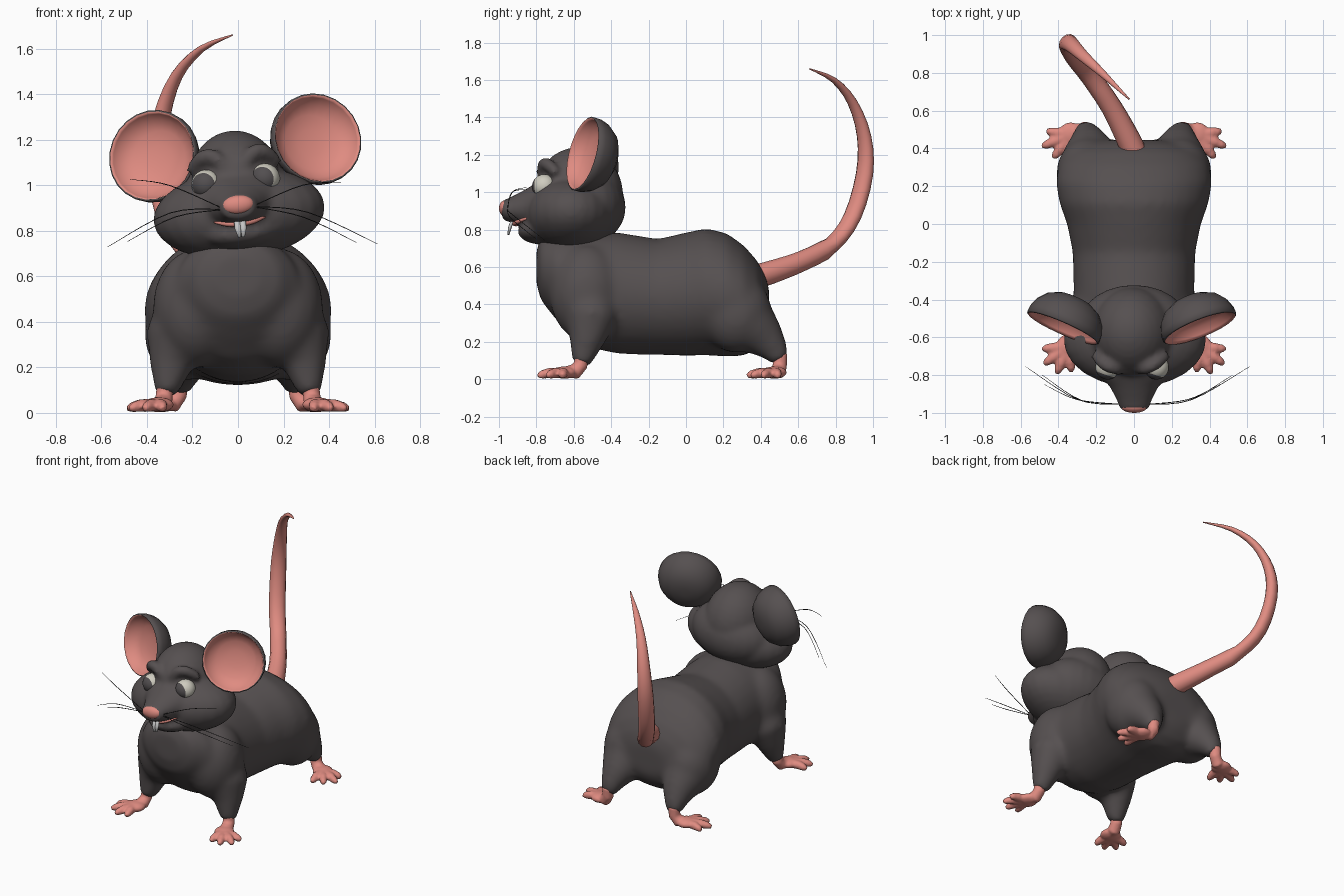
import bpy, bmesh, math
from mathutils import Vector, Matrix

if "Cube" in bpy.data.objects:
    bpy.data.objects.remove(bpy.data.objects["Cube"])


def material(name, rgb):
    m = bpy.data.materials.new(name)
    m.diffuse_color = (*rgb, 1)
    m.use_nodes = True
    m.node_tree.nodes["Principled BSDF"].inputs["Base Color"].default_value = m.diffuse_color
    return m


FUR = material("charcoal fur", (0.092, 0.080, 0.081))
SKIN = material("pink skin", (0.74, 0.26, 0.22))
WHITE = material("eye white", (0.62, 0.60, 0.52))
PUPIL = material("pupil grey", (0.085, 0.077, 0.08))
TOOTH = material("tooth grey", (0.55, 0.55, 0.55))
WHISKER = material("whisker black", (0.03, 0.03, 0.03))

# slight sideways tilt shared by every part of the head
PIVOT = Vector((0, 0, 0.92))
TILT = Matrix.Translation(PIVOT) @ Matrix.Rotation(math.radians(-6), 4, 'Y') @ Matrix.Translation(-PIVOT)


def ball(bm, c, r, rot=None, u=24, v=16):
    m = Matrix.Translation(c) @ (rot or Matrix()) @ Matrix.Diagonal((*r, 1))
    bmesh.ops.create_uvsphere(bm, u_segments=u, v_segments=v, radius=1, matrix=m)


def tube(bm, stations, n=16, ref=(1, 0, 0), axis=None):
    """Loft through (x, y, z, radius across, radius up); returns the faces of each band."""
    pts = [Vector(s[:3]) for s in stations]
    rings = []
    for i, s in enumerate(stations):
        t = axis or (pts[min(i + 1, len(pts) - 1)] - pts[max(i - 1, 0)])
        nrm = t.cross(Vector(ref)).normalized()
        side = nrm.cross(t).normalized()
        rx, ry = s[3], s[-1]
        rings.append([bm.verts.new(pts[i] + side * rx * math.cos(a) + nrm * ry * math.sin(a))
                      for a in (2 * math.pi * k / n for k in range(n))])
    bands = [[bm.faces.new((a[k], a[(k + 1) % n], b[(k + 1) % n], b[k])) for k in range(n)]
             for a, b in zip(rings, rings[1:])]
    bands.insert(0, [bm.faces.new(rings[0][::-1])])
    bands.append([bm.faces.new(rings[-1])])
    return bands


def curve(points, steps=6):
    """Smooth a short list of stations with a Catmull-Rom spline."""
    p = [points[0]] + list(points) + [points[-1]]
    out = []
    for a, b, c, d in zip(p, p[1:], p[2:], p[3:]):
        for k in range(steps):
            t = k / steps
            out.append(tuple(0.5 * (2 * y + (z - x) * t + (2 * x - 5 * y + 4 * z - w) * t * t
                                    + (3 * y - x - 3 * z + w) * t ** 3)
                             for x, y, z, w in zip(a, b, c, d)))
    return out + [tuple(points[-1])]


def finish(name, bm, mats, voxel=None, smooth=0, matrix=None):
    bmesh.ops.recalc_face_normals(bm, faces=bm.faces[:])
    me = bpy.data.meshes.new(name)
    for f in bm.faces:
        f.smooth = True
    bm.to_mesh(me)
    bm.free()
    for m in mats:
        me.materials.append(m)
    ob = bpy.data.objects.new(name, me)
    bpy.context.collection.objects.link(ob)
    if matrix:
        ob.matrix_world = matrix
    if voxel:
        r = ob.modifiers.new("merge", 'REMESH')
        r.mode, r.voxel_size, r.use_smooth_shade = 'VOXEL', voxel, True
        s = ob.modifiers.new("soften", 'SMOOTH')
        s.factor, s.iterations = 0.5, smooth
    return ob


SIDES = ((1, "right"), (-1, "left"))

# body: trunk loft, shoulders, thighs and legs merged into one skin
bm = bmesh.new()
trunk = [(-0.8, .60, .10, .09), (-0.775, .59, .19, .17), (-0.70, .555, .27, .23), (-0.62, .51, .30, .275),
         (-0.5, .475, .325, .31), (-0.36, .46, .32, .325), (-0.15, .44, .325, .31), (0, .455, .355, .33),
         (0.11, .468, .395, .34), (0.22, .45, .415, .33), (0.31, .42, .40, .295), (0.38, .40, .345, .235),
         (0.425, .39, .25, .165), (0.445, .38, .15, .1)]
tube(bm, [(0, *s) for s in trunk], 32, axis=Vector((0, 1, 0)))
for s, _ in SIDES:
    ball(bm, (s * .185, -.53, .46), (.19, .2, .26))
    ball(bm, (s * .24, .27, .35), (.172, .19, .21))
    tube(bm, [(s * .235, .30, .32, .15), (s * .235, .37, .265, .145), (s * .24, .43, .21, .108),
              (s * .25, .475, .155, .075), (s * .258, .51, .1, .05)])
    tube(bm, [(s * .22, -.50, .46, .13), (s * .265, -.51, .33, .145), (s * .295, -.53, .21, .097),
              (s * .318, -.56, .08, .05)])
finish("body", bm, [FUR], .019, 14)

# feet: ankle, palm and four fanned toes
for end, ankle, palm, mean, lengths in (
        ("front", (.32, -.56, .12), (.348, -.65, .036), -51, (.133, .155, .158, .138)),
        ("hind", (.258, .505, .14), (.335, .473, .036), -38, (.148, .155, .165, .13))):
    for s, side in SIDES:
        bm = bmesh.new()
        ax, ay, az = ankle
        px, py, pz = palm
        tube(bm, [(s * ax, ay, az, .038), (s * (ax + .004), ay - .003, .075, .038),
                  (s * (ax * .65 + px * .35), ay * .65 + py * .35, .042, .042), (s * px, py, pz, .03)])
        ball(bm, (s * px, py, pz), (.066, .066, .033))
        for k in range(4):
            a = math.radians(mean + (k - 1.5) * 31)
            dx, dy = math.cos(a) * lengths[k], math.sin(a) * lengths[k]
            tube(bm, [(s * (px + dx * f), py + dy * f, z, r) for f, z, r in
                      ((0, .035, .03), (.6, .033, .028), (.85, .025, .023), (1, .018, .012))], 10)
        finish(f"{end}_foot_{side}", bm, [SKIN], .009, 2)

# tail: tapered, slightly flattened tube curling up and over
bm = bmesh.new()
tail = [(.01, .36, .545, .066), (-.03, .45, .57, .064), (-.12, .62, .632, .056), (-.23, .78, .72, .053),
        (-.315, .89, .87, .054), (-.352, .955, 1.1, .052), (-.335, .952, 1.3, .043), (-.27, .89, 1.48, .031),
        (-.16, .79, 1.6, .019), (-.025, .66, 1.66, .004)]
path = curve(tail, 3)
tube(bm, [(*p, p[3] * (1 if p[2] < .7 else .78)) for p in path], 12, (1, 1, 0))
finish("tail", bm, [SKIN])

# head: cranium, cheeks, snout, jaw and brows merged
bm = bmesh.new()
ball(bm, (0, -.575, .985), (.217, .24, .257))
ball(bm, (0, -.53, .92), (.29, .208, .2))
ball(bm, (0, -.615, .876), (.38, .25, .2))
tube(bm, [(0, -.66, .93, .24, .16), (0, -.80, .915, .175, .128), (0, -.86, .91, .13, .1),
          (0, -.93, .905, .095, .07), (0, -.985, .902, .075, .05)], 24)
ball(bm, (0, -.76, .787), (.16, .14, .067))
for s, _ in SIDES:
    tube(bm, curve([(s * .045, -.775, 1.09, .026), (s * .085, -.765, 1.135, .033), (s * .14, -.74, 1.135, .034),
                    (s * .19, -.69, 1.08, .028)], 3), 10, (0, 0, 1))
finish("head", bm, [FUR], .016, 5, TILT)

# ears: deep bowls, dark outside and pink inside
bowl = [(.172, .03), (.165, .09), (.135, .15), (.085, .19), (.035, .207), (0, .208), (-.006, .2),
        (.01, .192), (.045, .17), (.07, .125), (.082, .06), (.084, .015)]
for s, side in SIDES:
    bm = bmesh.new()
    back = Vector((s * -.38, .90, -.2)).normalized()
    c = Vector((s * .364 + .012, -.548, 1.168))
    bands = tube(bm, [(*(c + back * d), r, r * .98) for d, r in bowl], 24, axis=back)
    for band in bands[7:]:
        for f in band:
            f.material_index = 1
    finish(f"ear_{side}", bm, [FUR, SKIN], matrix=TILT)

# eyes: pupil is the cap of the ball around the gaze direction
gaze = Vector((-.32, -.945, -.03)).normalized()
for s, side in SIDES:
    bm = bmesh.new()
    c = Vector((s * .13, -.758, 1.018))
    ball(bm, c, (.065,) * 3, gaze.to_track_quat('Z', 'Y').to_matrix().to_4x4(), 24, 20)
    for f in bm.faces:
        if (f.calc_center_median() - c).normalized().dot(gaze) > math.cos(math.radians(54)):
            f.material_index = 1
    finish(f"eye_{side}", bm, [WHITE, PUPIL], matrix=TILT)

# nose, mouth and front teeth
bm = bmesh.new()
ball(bm, (0, -.968, .914), (.07, .032, .042))
finish("nose", bm, [SKIN], matrix=TILT)
bm = bmesh.new()
tube(bm, curve([(-.11, -.85, .85, .006), (-.06, -.897, .836, .011), (0, -.917, .832, .013),
                (.06, -.897, .836, .011), (.11, -.85, .85, .006)], 3), 10, (0, 0, 1))
finish("mouth", bm, [SKIN], matrix=TILT)
bm = bmesh.new()
for s, _ in SIDES:
    tube(bm, [(s * .012, -.925, .855, .014, .009), (s * .012, -.942, .81, .014, .009),
              (s * .008, -.95, .772, .007, .005)], 8)
finish("front_teeth", bm, [TOOTH], matrix=TILT)

# whiskers: three fine hairs on each side, hanging level despite the tilt
bm = bmesh.new()
for s, _ in SIDES:
    for mid, tip in (((.30, -.93, .88), (.59, -.755, .735)), ((.28, -.935, .86), (.50, -.80, .75)),
                     ((.29, -.93, 1.0), (.46, -.85, 1.02))):
        pts = [(s * .06, -.955, .90, .002), (s * mid[0], mid[1], mid[2] - s * .03, .0022),
               (s * tip[0], tip[1], tip[2] - s * .055, .001)]
        tube(bm, curve(pts, 5), 5, (0, 0, 1))
finish("whiskers", bm, [WHISKER], matrix=TILT)
